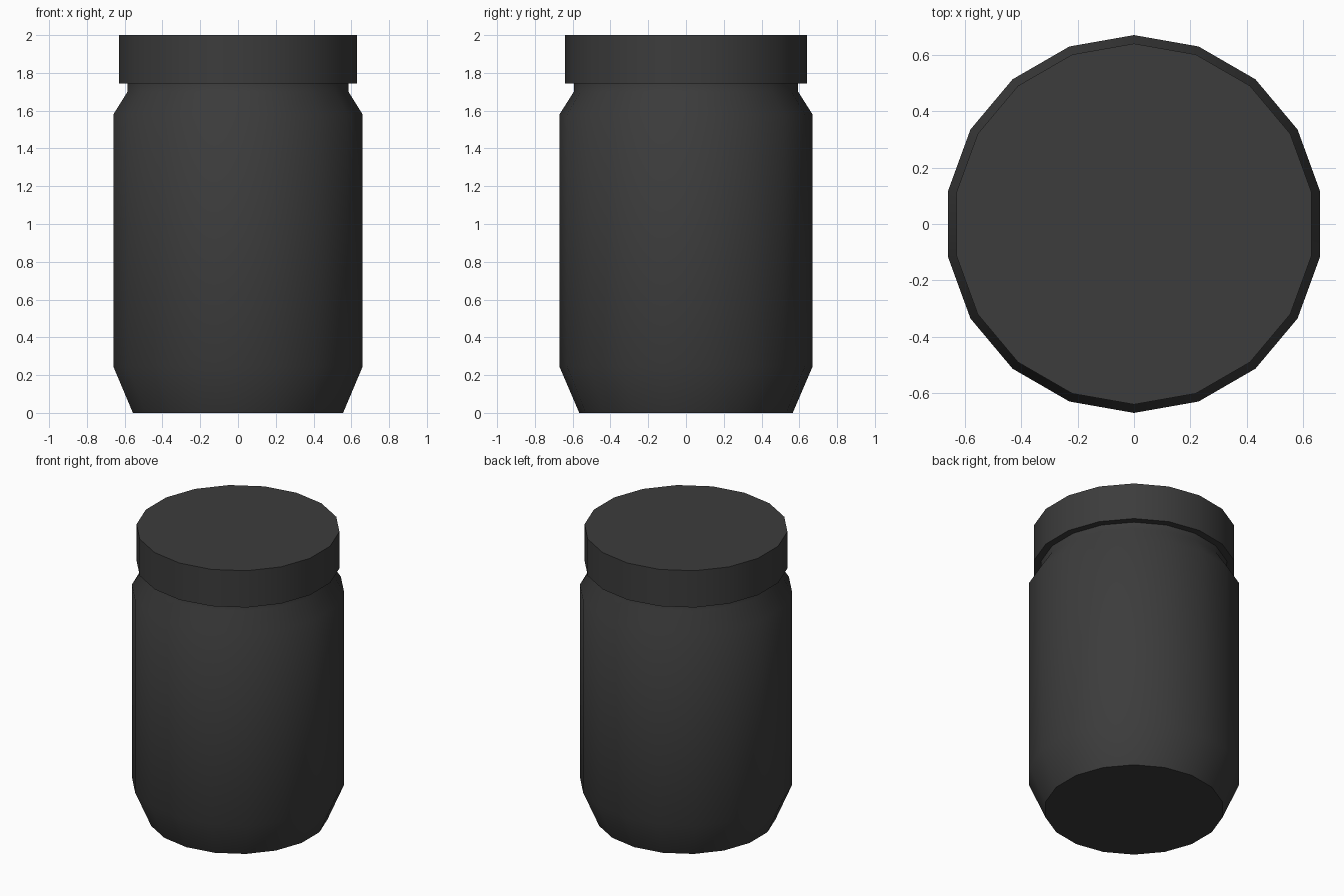
import bpy, bmesh, math

if "Cube" in bpy.data.objects:
    bpy.data.objects.remove(bpy.data.objects["Cube"])

SIDES = 18

mat = bpy.data.materials.new("dark_grey")
mat.diffuse_color = (0.045, 0.045, 0.045, 1)
mat.use_nodes = True
mat.node_tree.nodes["Principled BSDF"].inputs["Base Color"].default_value = mat.diffuse_color


def lathe(name, profile):
    """Closed faceted solid of revolution from (radius, z) points, bottom to top."""
    bm = bmesh.new()
    rings = []
    for r, z in profile:
        angles = [math.pi / 2 + 2 * math.pi * i / SIDES for i in range(SIDES)]
        rings.append([bm.verts.new((r * math.cos(a), r * math.sin(a), z)) for a in angles])
    for low, high in zip(rings, rings[1:]):
        for i in range(SIDES):
            j = (i + 1) % SIDES
            bm.faces.new((low[i], low[j], high[j], high[i]))
    bm.faces.new(rings[0][::-1])
    bm.faces.new(rings[-1])
    mesh = bpy.data.meshes.new(name)
    bm.to_mesh(mesh)
    bm.free()
    mesh.materials.append(mat)
    obj = bpy.data.objects.new(name, mesh)
    bpy.context.collection.objects.link(obj)
    bpy.ops.object.select_all(action='DESELECT')
    obj.select_set(True)
    bpy.context.view_layer.objects.active = obj
    bpy.ops.object.shade_smooth_by_angle(angle=math.radians(45))
    return obj


# Jar: tapered base, straight wall, shoulder and neck (ends just inside the lid)
lathe("jar_body", [(0.565, 0), (0.67, 0.245), (0.67, 1.58), (0.594, 1.70), (0.594, 1.76)])

# Lid: plain overhanging disc
lathe("lid", [(0.64, 1.745), (0.64, 2.0)])
